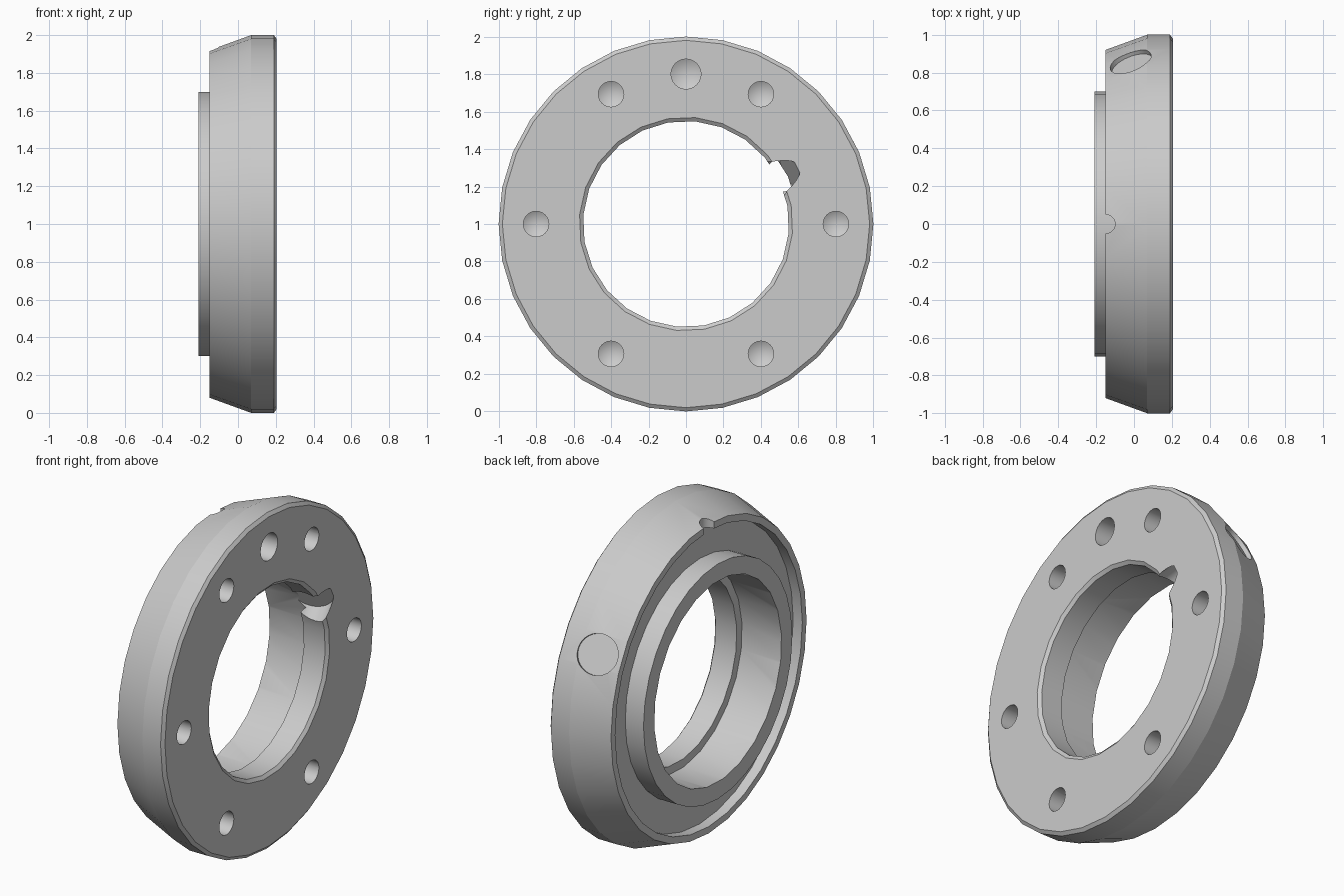
import bpy, bmesh, math
from mathutils import Vector, Matrix

if "Cube" in bpy.data.objects:
    bpy.data.objects.remove(bpy.data.objects["Cube"], do_unlink=True)

steel = bpy.data.materials.new("grey steel")
steel.use_nodes = True
GREY = (0.6, 0.6, 0.6, 1)
steel.diffuse_color = GREY
steel.node_tree.nodes["Principled BSDF"].inputs["Base Color"].default_value = GREY

CENTRE = Vector((0, 0, 1))


def lathe(name, profile, sides, origin=CENTRE, axis=Vector((1, 0, 0)), turn=0):
    """Spin (along axis, radius) points into a closed solid."""
    bm = bmesh.new()
    rings = []
    for x, r in profile:
        count = sides if r > 0 else 1
        angles = [turn + math.tau * i / sides for i in range(count)]
        rings.append([bm.verts.new((x, r * math.cos(a), r * math.sin(a))) for a in angles])
    for a, b in zip(rings, rings[1:]):
        for i in range(sides):
            j = (i + 1) % sides
            quad = [a[i % len(a)], a[j % len(a)], b[j % len(b)], b[i % len(b)]]
            bm.faces.new(list(dict.fromkeys(quad)))
    bmesh.ops.recalc_face_normals(bm, faces=bm.faces)
    rot = axis.to_track_quat('X', 'Z').to_matrix().to_4x4()
    bm.transform(Matrix.Translation(origin) @ rot)
    mesh = bpy.data.meshes.new(name)
    bm.to_mesh(mesh)
    bm.free()
    mesh.materials.append(steel)
    obj = bpy.data.objects.new(name, mesh)
    bpy.context.collection.objects.link(obj)
    return obj


def rod(name, start, end, radius, sides, origin, axis):
    return lathe(name, [(start, 0), (start, radius), (end, radius), (end, 0)],
                 sides, origin, axis)


# Flanged body: raised boss, grooved back, tapered rim, chamfered front edge
body = lathe("flange_ring", [
    (-0.21, 0), (-0.21, 0.7), (-0.09, 0.7), (-0.09, 0.88), (-0.15, 0.88),
    (-0.15, 0.92), (0.07, 1), (0.19, 1), (0.205, 0.98), (0.205, 0)], 32)

# Stepped bore with a chamfered mouth
cutters = [lathe("bore_cutter", [
    (-0.3, 0), (-0.3, 0.6), (0.05, 0.6), (0.05, 0.55), (0.19, 0.55),
    (0.235, 0.61), (0.235, 0)], 24, turn=math.radians(-5))]


# Drilled front holes with conical tips: six bolts and one larger at the top
def drill(angle, radius):
    a = math.radians(angle)
    spot = CENTRE + 0.8 * Vector((0, math.cos(a), math.sin(a)))
    cutters.append(lathe("drill_cutter", [
        (0.02, 0), (0.06, radius), (0.3, radius), (0.3, 0)], 24, spot))


for k in range(6):
    drill(60 * k, 0.068)
drill(90, 0.08)

# Slanted set screw hole, square to the taper, closed by a plug in the middle
a = math.radians(27)
radial = Vector((0, math.cos(a), math.sin(a)))
mouth = CENTRE + radial * 0.967 + Vector((-0.02, 0, 0))
inward = (Vector((0.34, 0, 0)) - radial * 0.94).normalized()
cutters.append(rod("screw_top_cutter", -0.1, 0.03, 0.114, 32, mouth, inward))
cutters.append(rod("screw_end_cutter", 0.36, 0.55, 0.114, 32, mouth, inward))

# Index notch in the rim at the top
cutters.append(rod("notch_cutter", 0.86, 1.1, 0.05, 24,
                   CENTRE + Vector((-0.15, 0, 0)), Vector((0, 0, 1))))

# Cut everything out of the body
bpy.context.view_layer.objects.active = body
for cutter in cutters:
    mod = body.modifiers.new("cut", 'BOOLEAN')
    mod.operation = 'DIFFERENCE'
    mod.solver = 'EXACT'
    mod.object = cutter
    bpy.ops.object.modifier_apply(modifier=mod.name)
    bpy.data.objects.remove(cutter, do_unlink=True)

# Soft curved walls, sharp edges
for o in bpy.context.selected_objects:
    o.select_set(False)
body.select_set(True)
bpy.ops.object.shade_smooth_by_angle(angle=math.radians(18))
